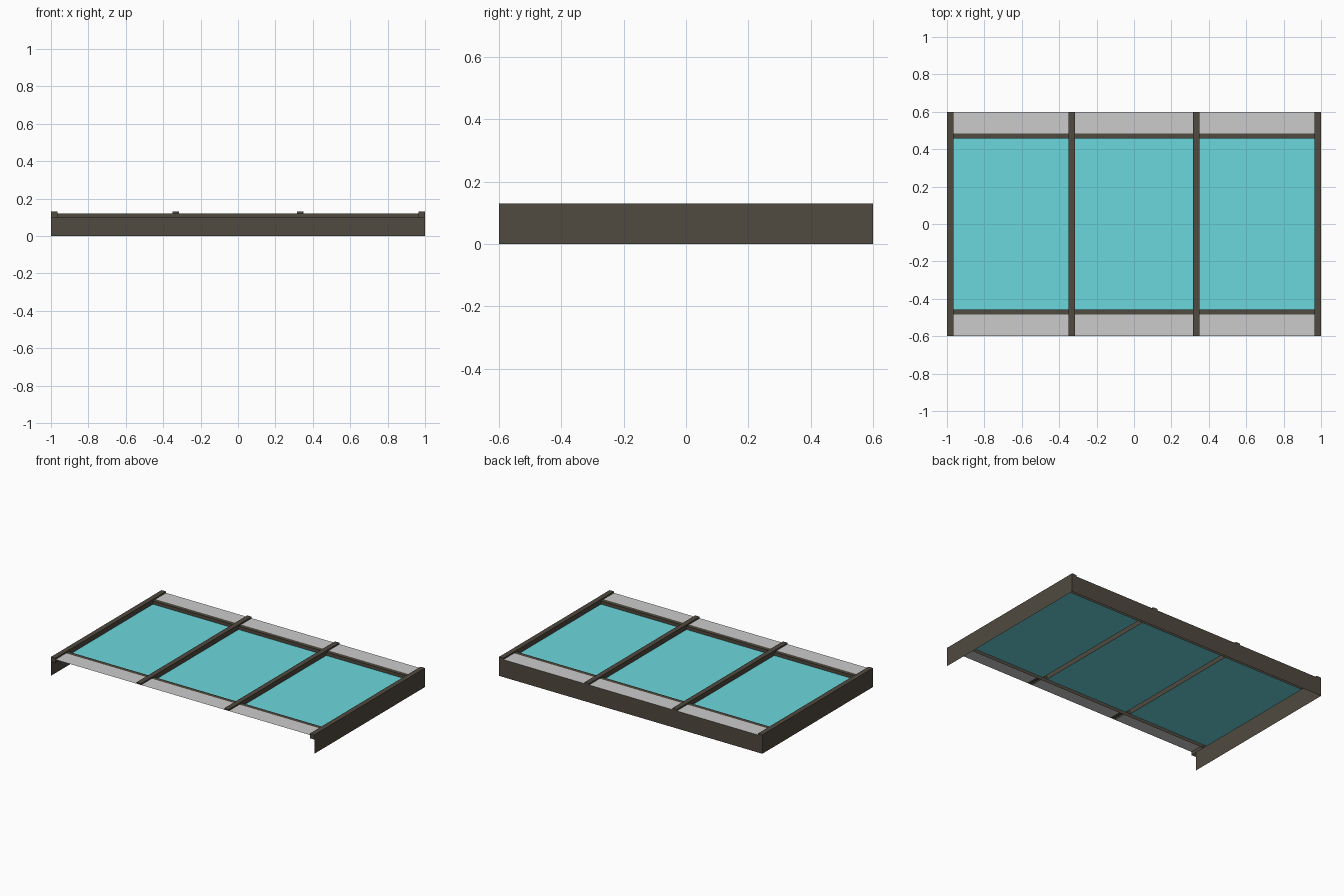
import bpy, bmesh

if "Cube" in bpy.data.objects:
    bpy.data.objects.remove(bpy.data.objects["Cube"])


def material(name, color):
    m = bpy.data.materials.new(name)
    m.diffuse_color = (*color, 1)
    m.use_nodes = True
    m.node_tree.nodes["Principled BSDF"].inputs["Base Color"].default_value = m.diffuse_color
    return m


FRAME = material("dark_frame", (0.08, 0.067, 0.05))
GLASS = material("cyan_glass", (0.15, 0.68, 0.72))


def sheet(name, quads, mat=None):
    """Object made from a few quads, welded at shared corners."""
    bm = bmesh.new()
    for q in quads:
        bm.faces.new([bm.verts.new(p) for p in q])
    bmesh.ops.remove_doubles(bm, verts=bm.verts, dist=1e-5)
    me = bpy.data.meshes.new(name)
    bm.to_mesh(me)
    bm.free()
    ob = bpy.data.objects.new(name, me)
    bpy.context.collection.objects.link(ob)
    if mat:
        me.materials.append(mat)
    return ob


def flat(x0, x1, y0, y1, z):
    return [(x0, y0, z), (x1, y0, z), (x1, y1, z), (x0, y1, z)]


def wall_x(x, y0, y1, z0, z1, s):
    """Wall facing +x (s=1) or -x (s=-1)."""
    q = [(x, y0, z0), (x, y1, z0), (x, y1, z1), (x, y0, z1)]
    return q if s > 0 else q[::-1]


def wall_y(y, x0, x1, z0, z1, s):
    """Wall facing +y (s=1) or -y (s=-1)."""
    q = [(x0, y, z0), (x1, y, z0), (x1, y, z1), (x0, y, z1)]
    return q if s < 0 else q[::-1]


Y = 0.6
TOP, LEDGE, PANE = 0.13, 0.12, 0.097
W = 0.034                       # bar width
Y_IN, Y_OUT = 0.457, 0.485      # rail edges
BARS = (-0.333, 0.333)
SPANS = ((-1, LEDGE), (1, LEDGE))


def bar_side(x, s):
    """Bar side face: deep over the glass, shallow over the ledges."""
    return [wall_x(x, -Y, -Y_IN, LEDGE, TOP, s),
            wall_x(x, -Y_IN, Y_IN, LEDGE, TOP, s),
            wall_x(x, Y_IN, Y, LEDGE, TOP, s),
            wall_x(x, -Y_IN, Y_IN, PANE, LEDGE, s)]


# Side walls with a folded-over top edge
for s, side in ((-1, "left"), (1, "right")):
    xi = s * (1 - W)
    lo, hi = min(s, xi), max(s, xi)
    sheet(side + "_side_frame",
          [wall_x(s, -Y, Y, 0, TOP, s), flat(lo, hi, -Y, Y, TOP),
           wall_x(xi, -Y, Y, PANE, TOP, -s),
           wall_y(Y, lo, hi, LEDGE, TOP, 1),
           wall_y(-Y, lo, hi, PANE, TOP, -1)], FRAME)

# Back wall
sheet("back_wall", [wall_y(Y, -1, 1, 0, LEDGE, 1)], FRAME)

# Dividing bars, open below
for i, x in enumerate(BARS):
    a, b = x - W / 2, x + W / 2
    sheet(f"dividing_bar_{i + 1}",
          [flat(a, b, -Y, Y, TOP), wall_y(-Y, a, b, LEDGE, TOP, -1),
           wall_y(Y, a, b, LEDGE, TOP, 1)] + bar_side(a, -1) + bar_side(b, 1),
          FRAME)

# Long rails between the glass and the ledges
for s, side in ((-1, "front"), (1, "back")):
    lo, hi = sorted((s * Y_IN, s * Y_OUT))
    e = 1 - W
    sheet(side + "_rail",
          [flat(-e, e, lo, hi, LEDGE),
           wall_y(s * Y_IN, -e, e, PANE, LEDGE, -s),
           wall_y(s * Y_OUT, -e, e, PANE, LEDGE, s)], FRAME)

# Glass panes and ledge panels in the three bays
edges = [-1 + W] + [v for x in BARS for v in (x - W / 2, x + W / 2)] + [1 - W]
for i in range(3):
    x0, x1 = edges[2 * i], edges[2 * i + 1]
    sheet(f"glass_pane_{i + 1}", [flat(x0, x1, -Y_IN, Y_IN, PANE)], GLASS)
    sheet(f"front_ledge_{i + 1}", [flat(x0, x1, -Y, -Y_OUT, LEDGE)])
    sheet(f"back_ledge_{i + 1}", [flat(x0, x1, Y_OUT, Y, LEDGE)])
